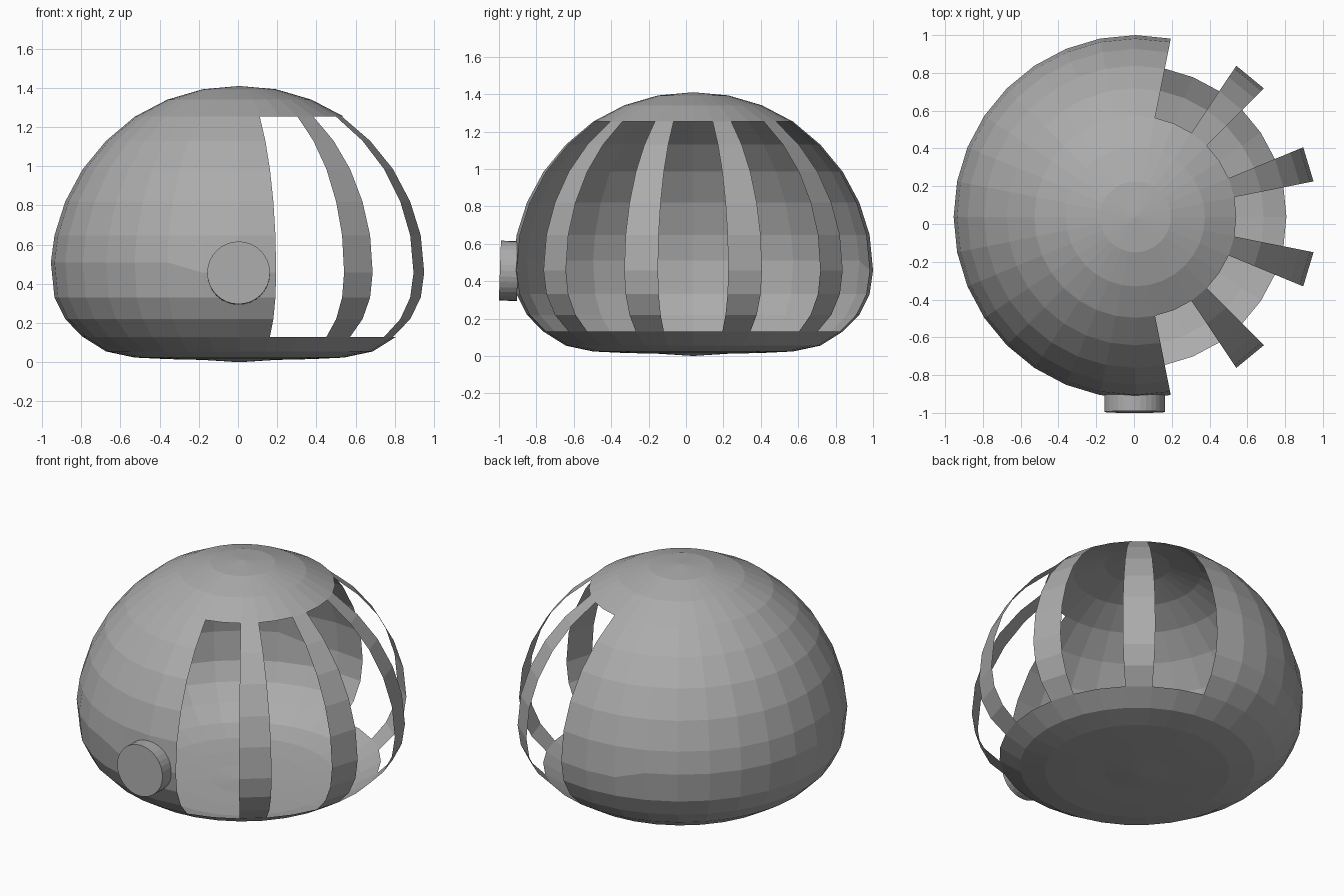
import bpy, bmesh
from math import sin, cos, radians, pi
from mathutils import Matrix, Vector

if "Cube" in bpy.data.objects:
    bpy.data.objects.remove(bpy.data.objects["Cube"])

SEG, R, CX, CY = 32, 0.962, 0.007, 0.038
# (radius step, z) rings from just above the floor centre to just below the apex
heights = [0.012, 0.016, 0.024, 0.055, 0.13, 0.22, 0.33, 0.457,
           0.648, 0.82, 0.985, 1.13, 1.253, 1.34, 1.393]

grey = bpy.data.materials.new("dark_grey")
grey.diffuse_color = (0.41, 0.41, 0.41, 1)
grey.use_nodes = True
grey.node_tree.nodes["Principled BSDF"].inputs["Base Color"].default_value = grey.diffuse_color


def finish(bm, name):
    bmesh.ops.recalc_face_normals(bm, faces=bm.faces)
    mesh = bpy.data.meshes.new(name)
    bm.to_mesh(mesh)
    bm.free()
    mesh.materials.append(grey)
    obj = bpy.data.objects.new(name, mesh)
    bpy.context.collection.objects.link(obj)
    return obj


# Dome shell: a flattened-bottom sphere with slots left open on the right side
bm = bmesh.new()
rings = []
for k, z in enumerate(heights, 1):
    r = R * sin(pi * k / 16)
    ring = []
    for i in range(SEG):
        a = 2 * pi * i / SEG
        x = r * cos(a)
        lift = 0.053 if k == 8 and x < -0.3 else 0  # raised equator on the closed side
        ring.append(bm.verts.new((CX + x, CY + r * sin(a), z + lift)))
    rings.append(ring)
bottom = bm.verts.new((CX, CY, 0))
top = bm.verts.new((CX, CY, 1.41))


def is_slot(k, i):
    # two open segments, then one segment of bar, across the right-hand side
    n = (i + 7) % SEG
    return 4 <= k < 12 and n < 14 and n % 3 != 2


for i in range(SEG):
    j = (i + 1) % SEG
    bm.faces.new((bottom, rings[0][j], rings[0][i]))
    bm.faces.new((top, rings[-1][i], rings[-1][j]))
    for k in range(len(rings) - 1):
        if not is_slot(k, i):
            bm.faces.new((rings[k][i], rings[k][j], rings[k + 1][j], rings[k + 1][i]))
finish(bm, "dome_shell")

# Round button on the front, tipped slightly upward
bm = bmesh.new()
bmesh.ops.create_cone(bm, cap_ends=True, segments=32, radius1=0.16, radius2=0.16, depth=0.096,
                      matrix=Matrix.Translation(Vector((0.003, -0.947, 0.455)))
                      @ Matrix.Rotation(radians(88), 4, 'X'))
finish(bm, "front_button")
